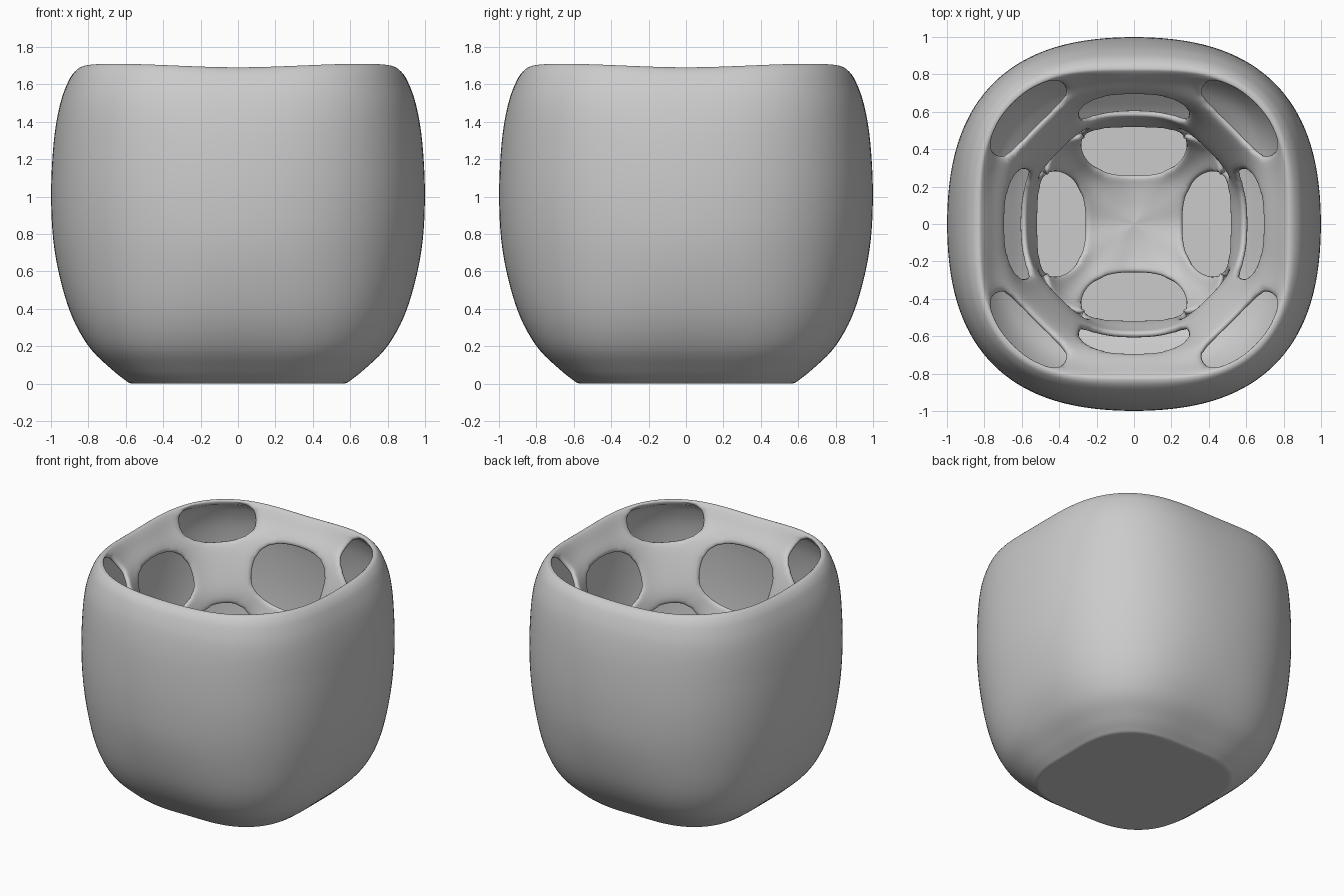
import bpy, bmesh, math

cube = bpy.data.objects.get("Cube")
if cube:
    bpy.data.objects.remove(cube, do_unlink=True)

SEGMENTS = 80
STEPS = 4  # rings between two profile points

# Profile from base centre, over the rim, down to the bowl floor:
# (side radius, side height, corner radius, corner height)
PROFILE = [
    (0, 0, 0, 0), (.35, 0, .4, 0), (.5, 0, .57, 0), (.57, 0, .65, 0),
    (.605, .02, .69, .02), (.68, .08, .77, .08),
    (.8, .2, .89, .2), (.905, .4, .98, .4), (.98, .7, 1.04, .7),
    (1, 1, 1.065, 1), (.985, 1.3, 1.06, 1.3), (.95, 1.5, 1.04, 1.5),
    (.905, 1.62, 1.0, 1.63), (.87, 1.67, .965, 1.69), (.835, 1.69, .935, 1.71),
    (.81, 1.68, .9, 1.69), (.76, 1.62, .82, 1.59), (.67, 1.5, .72, 1.49),
    (.62, 1.3, .62, 1.31), (.585, 1.1, .56, 1.15), (.53, .95, .57, 1),
    (.49, .82, .6, .85), (.39, .6, .54, .68), (.26, .48, .37, .52),
    (.12, .45, .15, .46), (0, .45, 0, .45),
]
RIM = 14

# Four-fold rows of openings: (first angle, profile position, half width, half length)
CORNER, SIDE = math.pi / 4, 0
HOLES = [
    (CORNER, 15.75, .27, 1.2),
    (SIDE, 17.95, .31, 1.15),
    (CORNER, 20.3, .19, 1),
    (SIDE, 21.75, .28, 1.3),
]


def spline(t):
    """Smooth interpolation of the profile at position t."""
    last = len(PROFILE) - 1
    i = min(int(t), last - 1)
    f = t - i
    a, b, c, d = (PROFILE[max(0, min(last, i + k))] for k in (-1, 0, 1, 2))
    return [q + f / 2 * (r - p + f * (2 * p - 5 * q + 4 * r - s
            + f * (3 * (q - r) + s - p)))
            for p, q, r, s in zip(a, b, c, d)]


def point(angle, t):
    """Rounded-square section outside, soft octagon section inside the rim."""
    side, side_z, corner, corner_z = spline(t)
    blend = math.sin(2 * angle) ** 2
    rounded = side + (corner - side) * blend
    flats = [(side, angle), (side, angle + math.pi / 2),
             (corner, angle + CORNER), (corner, angle - CORNER)]
    octagon = sum((abs(math.cos(a)) / max(d, .0001)) ** 12
                  for d, a in flats) ** (-1 / 12)
    mix = max(0, min(1, (t - RIM + .5) / 1.5))
    r = rounded + (octagon - rounded) * mix
    z = side_z + (corner_z - side_z) * blend
    return r * math.cos(angle), r * math.sin(angle), max(z, 0)


def reach(hole, t):
    """Distance from the axis to the wall in the middle of an opening."""
    return max(.01, spline(t)[2 if hole[0] == CORNER else 0])


def offset(hole, angle, t):
    """Angle, width and length from the nearest hole centre, and rounded distance."""
    da = math.remainder(angle - hole[0], math.pi / 2)
    width = reach(hole, t) * math.tan(da)
    dt = t - hole[1]
    size = (abs(width / hole[2]) ** 2.4 + abs(dt / hole[3]) ** 2.4) ** (1 / 2.4)
    return da, width, dt, size


def grid_angle(i):
    return 2 * math.pi * i / SEGMENTS


# Sort grid cells into surface and openings
rows = (len(PROFILE) - 1) * STEPS
cells, edge_hole = [], {}
for j in range(rows):
    for i in range(SEGMENTS):
        n = (i + 1) % SEGMENTS
        keys = [(i, j), (n, j), (n, j + 1), (i, j + 1)]
        inside = [h for h in HOLES
                  if offset(h, grid_angle(i + .5), (j + .5) / STEPS)[3] < 1]
        if inside:
            for key in keys:
                edge_hole[key] = inside[0]
        else:
            cells.append(keys)

# Build the surface, fitting the border of each opening to its outline
bm = bmesh.new()
verts = {}
for key in sorted({k for cell in cells for k in cell}):
    angle, t = grid_angle(key[0]), key[1] / STEPS
    if key in edge_hole:
        hole = edge_hole[key]
        da, width, dt, size = offset(hole, angle, t)
        t += dt / size - dt
        angle += math.atan(width / size / reach(hole, t)) - da
    verts[key] = bm.verts.new(point(angle, t))
for cell in cells:
    bm.faces.new([verts[k] for k in cell])
bmesh.ops.remove_doubles(bm, verts=bm.verts[:], dist=.0005)

mesh = bpy.data.meshes.new("pierced_vessel")
bm.to_mesh(mesh)
bm.free()
vessel = bpy.data.objects.new("pierced_vessel", mesh)
bpy.context.collection.objects.link(vessel)

# Wall thickness and softened opening edges
wall = vessel.modifiers.new("wall", 'SOLIDIFY')
wall.thickness = .035
wall.offset = -1
soft = vessel.modifiers.new("soft", 'SUBSURF')
soft.levels = soft.render_levels = 1

# Single grey material
grey = bpy.data.materials.new("plain_grey")
grey.use_nodes = True
colour = (.6, .6, .6, 1)
grey.diffuse_color = colour
for node in grey.node_tree.nodes:
    if node.type == 'BSDF_PRINCIPLED':
        node.inputs["Base Color"].default_value = colour
mesh.materials.append(grey)

for obj in bpy.context.selected_objects:
    obj.select_set(False)
bpy.context.view_layer.objects.active = vessel
vessel.select_set(True)
bpy.ops.object.shade_smooth_by_angle(angle=math.radians(60))
